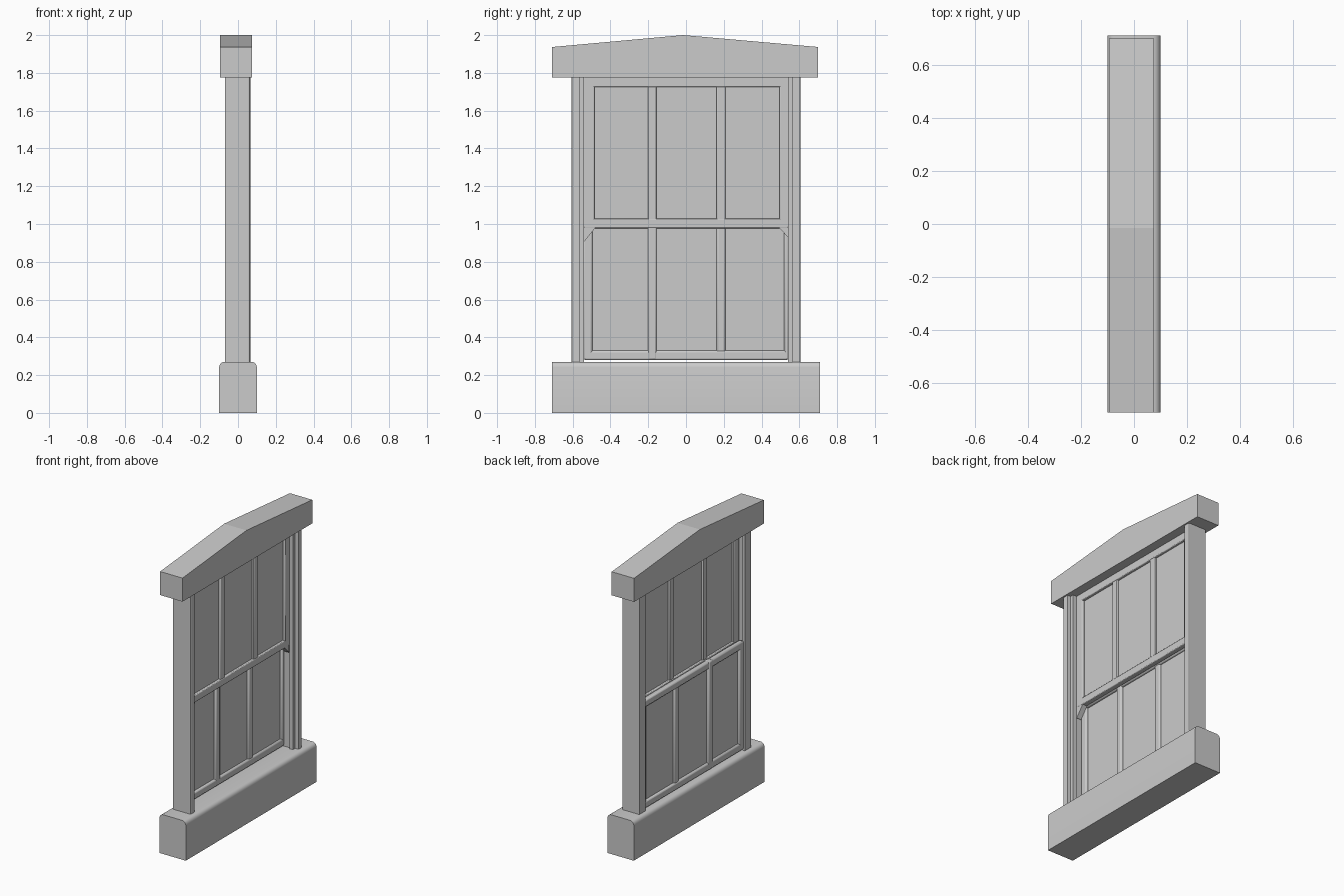
import bpy, bmesh, math
from mathutils import Vector

if "Cube" in bpy.data.objects:
    bpy.data.objects.remove(bpy.data.objects["Cube"])


def prism(name, pts, lo, hi, axis):
    """Extrude a closed 2D profile along an axis (x: pts=(y,z), y: pts=(x,z), z: pts=(x,y))."""
    place = {'x': lambda a, b, t: (t, a, b),
             'y': lambda a, b, t: (a, t, b),
             'z': lambda a, b, t: (a, b, t)}[axis]
    vec = Vector(place(0, 0, hi - lo))
    bm = bmesh.new()
    face = bm.faces.new([bm.verts.new(place(a, b, lo)) for a, b in pts])
    ext = bmesh.ops.extrude_face_region(bm, geom=[face], use_keep_orig=True)
    bmesh.ops.translate(bm, vec=vec, verts=[v for v in ext['geom'] if isinstance(v, bmesh.types.BMVert)])
    bmesh.ops.recalc_face_normals(bm, faces=bm.faces)
    me = bpy.data.meshes.new(name)
    bm.to_mesh(me)
    bm.free()
    ob = bpy.data.objects.new(name, me)
    bpy.context.collection.objects.link(ob)
    return ob


def box(name, x, y, z, bevel=0, segments=2):
    ob = prism(name, [(y[0], z[0]), (y[1], z[0]), (y[1], z[1]), (y[0], z[1])], x[0], x[1], 'x')
    if bevel:
        mod = ob.modifiers.new("soften", 'BEVEL')
        mod.width, mod.segments = bevel, segments
        smooth(ob)
    return ob


def smooth(ob):
    bpy.ops.object.select_all(action='DESELECT')
    ob.select_set(True)
    bpy.context.view_layer.objects.active = ob
    bpy.ops.object.shade_smooth_by_angle(angle=math.radians(35))


# Sill with rounded top edges
r = 0.028
arc = [(0.1 - r + r * math.cos(a), 0.27 - r + r * math.sin(a))
       for a in (math.radians(d) for d in (0, 22.5, 45, 67.5, 90))]
profile = [(0.1, 0)] + arc + [(-x, z) for x, z in reversed(arc)] + [(-0.1, 0)]
smooth(prism("sill", profile, -0.71, 0.71, 'y'))

# Header with a shallow peak
prism("header", [(-0.71, 1.775), (0.70, 1.775), (0.70, 1.937), (-0.015, 2.0), (-0.71, 1.937)],
      -0.095, 0.075, 'x')

# Stepped jambs: outer casing, stop bead and sash channels
jamb = [(-0.07, 0.607), (0.055, 0.607), (0.062, 0.604), (0.065, 0.597), (0.065, 0.565),
        (0.04, 0.563), (0.04, 0.54), (0.013, 0.54), (0.013, 0.552), (-0.05, 0.552),
        (-0.05, 0.54), (-0.07, 0.54)]
for side, s in (("left", -1), ("right", 1)):
    prism(side + "_jamb", [(x, s * y) for x, y in jamb], 0.26, 1.785, 'z')


def sash(name, x, rails, panes, glass_x, bevel):
    """Frame of two stiles, two rails, two muntins and a sheet of glass."""
    bottom, top = rails
    for part, z in (("bottom_rail", bottom), ("top_rail", top)):
        box(f"{name}_{part}", x, (-0.54, 0.54), z, bevel)
    z = (bottom[0] + 0.002, top[1] - 0.002)
    box(name + "_left_stile", x, (-0.545, panes[0]), z, bevel)
    box(name + "_right_stile", x, (panes[1], 0.545), z, bevel)
    for part, y in (("left_muntin", (-0.202, -0.155)), ("right_muntin", (0.161, 0.209))):
        box(f"{name}_{part}", (x[0] + 0.003, x[1] - 0.003), y,
            (bottom[1] - 0.01, top[0] + 0.01), bevel)
    box(name + "_glass", (glass_x - 0.002, glass_x + 0.002), (-0.53, 0.53),
        (bottom[0] + 0.02, top[1] - 0.02))


sash("upper_sash", (-0.025, 0.012), ((0.978, 1.028), (1.725, 1.78)), (-0.485, 0.495), -0.008, 0.005)
sash("lower_sash", (-0.063, -0.027), ((0.279, 0.33), (0.975, 1.025)), (-0.495, 0.52), -0.045, 0.01)

# Long muntin running over the lower sash rails
box("lower_sash_long_muntin", (-0.066, -0.025), (-0.202, -0.155), (0.28, 1.027), 0.01)

# Horns under the meeting rail
for side, s, z, y in (("left", -1, 0.905, 0.482), ("right", 1, 0.93, 0.495)):
    prism(side + "_horn", [(s * 0.54, 0.985), (s * 0.54, z), (s * y, 0.978), (s * y, 0.985)],
          -0.024, 0.011, 'x')
